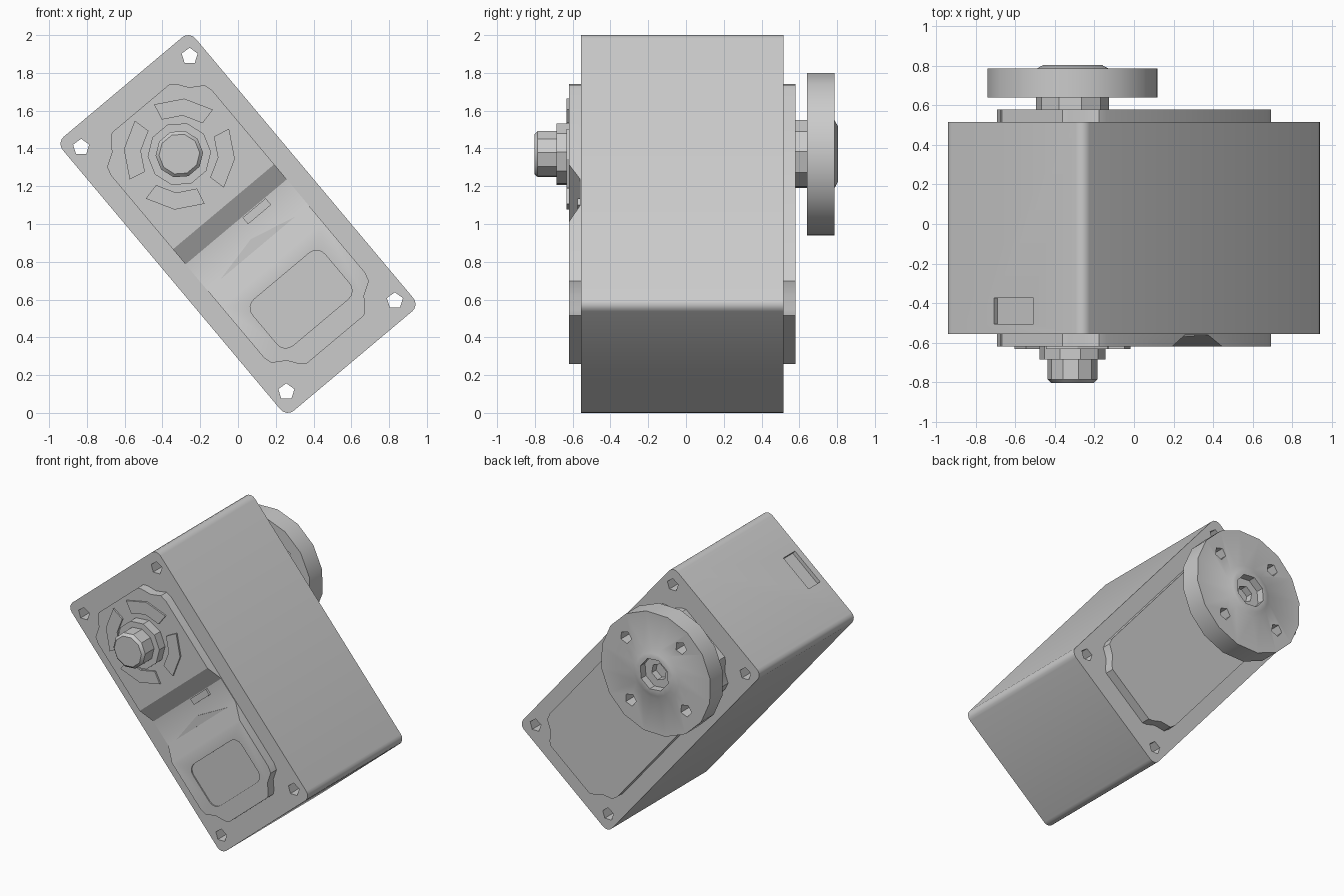
import bpy, bmesh
from math import radians, cos, sin, pi
from mathutils import Matrix, Vector

cube = bpy.data.objects.get("Cube")
if cube:
    bpy.data.objects.remove(cube, do_unlink=True)

# Everything is laid out upright (x across, z along the case) and then tilted
TILT = Matrix.Translation((0, 0, 1)) @ Matrix.Rotation(radians(-40), 4, 'Y')
SHAFT = 0.483  # height of the shaft axis along the case

grey = bpy.data.materials.new("light_grey_plastic")
grey.use_nodes = True
grey.diffuse_color = (0.6, 0.6, 0.6, 1)
grey.node_tree.nodes["Principled BSDF"].inputs["Base Color"].default_value = (0.6, 0.6, 0.6, 1)


def finish(name, bm):
    bmesh.ops.recalc_face_normals(bm, faces=bm.faces)
    bm.transform(TILT)
    mesh = bpy.data.meshes.new(name)
    bm.to_mesh(mesh)
    bm.free()
    mesh.materials.append(grey)
    obj = bpy.data.objects.new(name, mesh)
    bpy.context.collection.objects.link(obj)
    return obj


def extrude(name, points, direction):
    """Close a flat outline and push it along a direction."""
    bm = bmesh.new()
    face = bm.faces.new([bm.verts.new(p) for p in points])
    new = bmesh.ops.extrude_face_region(bm, geom=[face])["geom"]
    bmesh.ops.translate(bm, vec=direction,
                        verts=[g for g in new if isinstance(g, bmesh.types.BMVert)])
    return finish(name, bm)


def prism(name, outline, y0, y1):
    return extrude(name, [(x, y0, z) for x, z in outline], Vector((0, y1 - y0, 0)))


def lathe(name, profile, sides, phase=0):
    """Turn (radius, y) points around the shaft axis."""
    bm = bmesh.new()
    turn = Matrix.Rotation(phase, 4, 'Y')
    verts = [bm.verts.new(turn @ Vector((r, y, 0))) for r, y in profile]
    edges = [bm.edges.new(pair) for pair in zip(verts, verts[1:])]
    bmesh.ops.spin(bm, geom=verts + edges, axis=(0, 1, 0), cent=(0, 0, 0),
                   angle=2 * pi, steps=sides)
    bmesh.ops.remove_doubles(bm, verts=bm.verts, dist=0.0005)
    bmesh.ops.translate(bm, vec=(0, 0, SHAFT), verts=bm.verts)
    return finish(name, bm)


def ngon(cx, cz, r, sides, phase=0):
    return [(cx + r * cos(phase + 2 * pi * i / sides),
             cz + r * sin(phase + 2 * pi * i / sides)) for i in range(sides)]


def rounded(hw, z0, z1, r, steps=4):
    pts = []
    corners = [(hw - r, z1 - r), (r - hw, z1 - r), (r - hw, z0 + r), (hw - r, z0 + r)]
    for q, (cx, cz) in enumerate(corners):
        for i in range(steps + 1):
            a = pi / 2 * (q + i / steps)
            pts.append((cx + r * cos(a), cz + r * sin(a)))
    return pts


def cut(obj, *cutters):
    for c in cutters:
        c.hide_render = True
        mod = obj.modifiers.new("cut", 'BOOLEAN')
        mod.operation, mod.solver, mod.object = 'DIFFERENCE', 'EXACT', c
    bpy.context.view_layer.update()
    deps = bpy.context.evaluated_depsgraph_get()
    mesh = bpy.data.meshes.new_from_object(obj.evaluated_get(deps))
    obj.modifiers.clear()
    obj.data = mesh
    for c in cutters:
        bpy.data.objects.remove(c, do_unlink=True)


# Case with four through holes and a cable slot in the end face
case = prism("case", rounded(0.459, -0.947, 0.947, 0.05), -0.555, 0.515)
holes = [prism("screw_hole", ngon(sx * 0.375, sz * 0.845, 0.045, 5, radians(50)), -0.7, 0.7)
         for sx in (-1, 1) for sz in (-1, 1)]
slot = prism("slot", [(-0.13, 0.92), (0.13, 0.92), (0.13, 1), (-0.13, 1)], -0.505, -0.375)
cut(case, *holes, slot)

# Cover plates with corners scooped out around the screws
quarter = [(0.35, 0.63), (0.337, 0.677), (0.267, 0.72), (0.225, 0.78), (0.2, 0.8)]
upper = quarter + [(-x, z) for x, z in reversed(quarter)]
cover = upper + [(-x, -z) for x, z in upper]
back_cover = prism("back_cover", cover, 0.5, 0.58)
front_cover = prism("front_cover", cover, -0.54, -0.62)

# Sloped groove across the front cover, and a shallow panel below it
groove = extrude("groove", [(-0.5, y, z) for y, z in
                            [(-0.56, 0.015), (-0.56, -0.164), (-0.634, -0.305), (-0.634, 0.143)]],
                 Vector((1, 0, 0)))
panel = prism("panel", rounded(0.25, -0.68, -0.36, 0.06), -0.612, -0.7)
cut(front_cover, groove, panel)

# Details on the groove floor
prism("groove_wedge", [(-0.26, -0.165), (0, -0.105), (0.26, -0.165)], -0.555, -0.565)
prism("groove_bar", [(0.04, -0.035), (0.2, -0.035), (0.2, 0.01), (0.04, 0.01)], -0.55, -0.575)

# Four curved ribs around the front knob
for k in range(4):
    mid = radians(45 + 90 * k)
    sweep = [mid + radians(a) for a in (-32, 0, 32)]
    rib = [(0.295 * cos(a), SHAFT + 0.295 * sin(a)) for a in sweep]
    rib += [(0.205 * cos(a), SHAFT + 0.205 * sin(a)) for a in reversed(sweep)]
    prism("curved_rib", rib, -0.61, -0.632)

# Front knob on its collar
lathe("front_collar", [(0, -0.6), (0.168, -0.6), (0.168, -0.685), (0, -0.685)], 10)
lathe("front_knob", [(0, -0.67), (0.126, -0.67), (0.126, -0.785), (0.108, -0.803), (0, -0.803)], 10)

# Rear shaft and disc horn with a stepped socket and four mounting holes
lathe("rear_shaft", [(0, 0.57), (0.185, 0.57), (0.185, 0.65), (0, 0.65)], 10)
horn = lathe("disc_horn", [(0, 0.64), (0.437, 0.64), (0.437, 0.785), (0.185, 0.785),
                           (0.15, 0.804), (0, 0.804)], 16, radians(5))
socket = prism("socket", ngon(0, SHAFT, 0.115, 8, pi / 8), 0.75, 0.9)
bore = prism("bore", ngon(0, SHAFT, 0.06, 6), 0.7, 0.9)
mounts = [prism("mount_hole", ngon(0.31 * cos(k * pi / 2), SHAFT + 0.31 * sin(k * pi / 2),
                                   0.045, 5), 0.6, 0.9) for k in range(4)]
cut(horn, socket, bore, *mounts)

# Smooth shading with sharp edges kept
for obj in bpy.context.scene.objects:
    if obj.type == 'MESH' and grey.name in obj.data.materials:
        bpy.ops.object.select_all(action='DESELECT')
        obj.select_set(True)
        bpy.context.view_layer.objects.active = obj
        bpy.ops.object.shade_smooth_by_angle(angle=radians(30))
